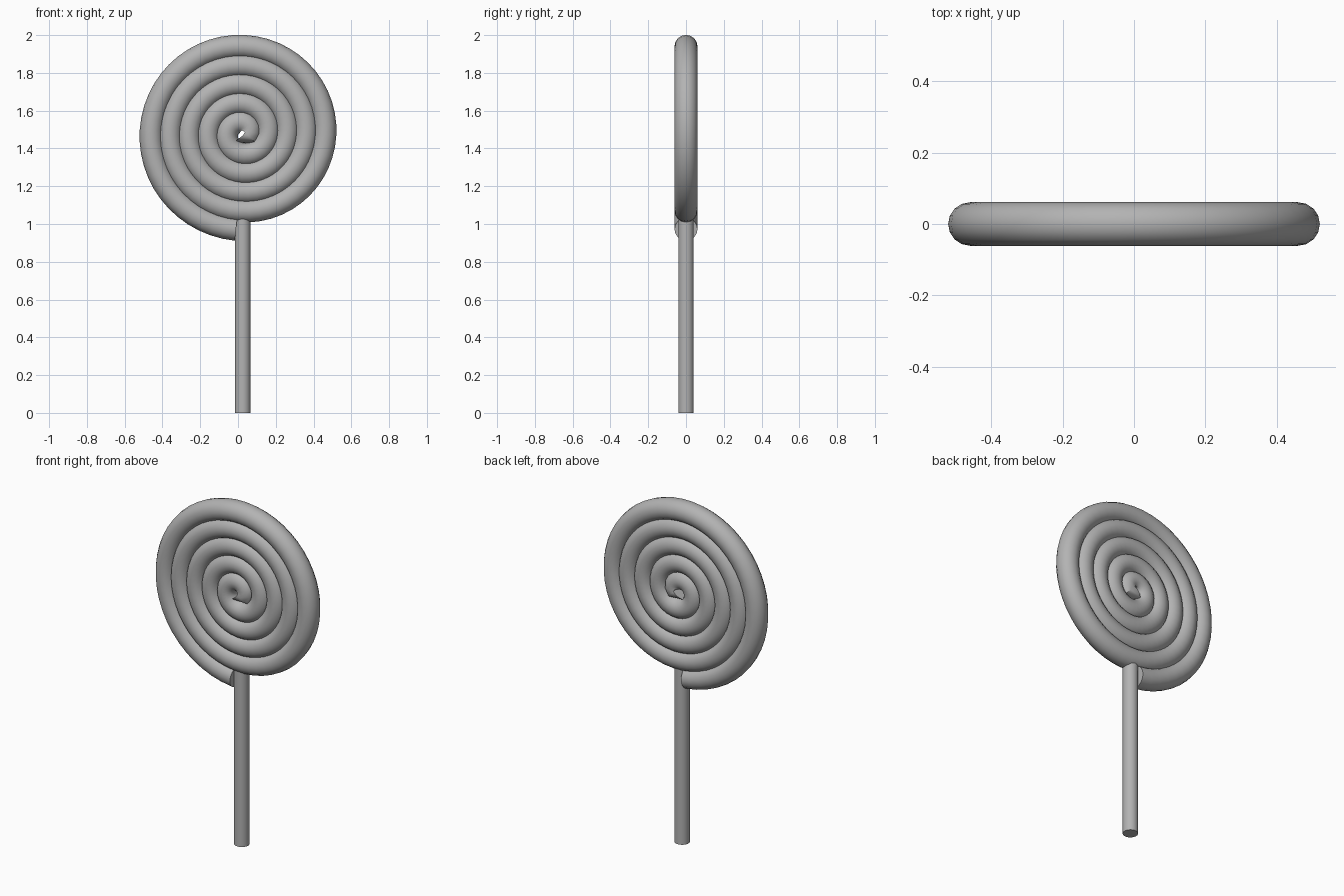
import bpy, bmesh, math
from mathutils import Vector

if "Cube" in bpy.data.objects:
    bpy.data.objects.remove(bpy.data.objects["Cube"])

grey = bpy.data.materials.new("light_grey")
grey.diffuse_color = (0.45, 0.45, 0.45, 1)
grey.use_nodes = True
grey.node_tree.nodes["Principled BSDF"].inputs["Base Color"].default_value = grey.diffuse_color

CX, CZ = 0.025, 1.48      # spiral centre, also the stick axis
TUBE, PITCH = 0.061, 0.1  # tube radius, growth per turn
END_R, TURNS = 0.509, 4.98
SIDES, STEPS = 16, 200


def finish(name, bm):
    bmesh.ops.recalc_face_normals(bm, faces=bm.faces[:])
    me = bpy.data.meshes.new(name)
    bm.to_mesh(me)
    bm.free()
    ob = bpy.data.objects.new(name, me)
    bpy.context.collection.objects.link(ob)
    me.materials.append(grey)
    bpy.context.view_layer.objects.active = ob
    ob.select_set(True)
    bpy.ops.object.shade_smooth_by_angle(angle=math.radians(40))
    ob.select_set(False)
    return ob


# Candy: round tube swept along a flat spiral that ends at the bottom
bm = bmesh.new()
k = PITCH / (2 * math.pi)
a_end = math.radians(270) - 0.07
rings = []
for i in range(STEPS + 1):
    back = TURNS * 2 * math.pi * (1 - math.sqrt(i / STEPS) * 0.5 - i / STEPS * 0.5)
    a, r = a_end - back, END_R - k * back
    radial = Vector((math.cos(a), 0, math.sin(a)))
    across = Vector((-math.sin(a), 0, math.cos(a)))
    tangent = (radial * k + across * r).normalized()
    side = Vector((tangent.z, 0, -tangent.x))
    centre = Vector((CX, 0, CZ)) + radial * r
    rings.append([bm.verts.new(centre + TUBE * (
        side * math.cos(2 * math.pi * j / SIDES)
        + Vector((0, math.sin(2 * math.pi * j / SIDES), 0)))) for j in range(SIDES)])
for p, q in zip(rings, rings[1:]):
    for j in range(SIDES):
        n = (j + 1) % SIDES
        bm.faces.new((p[j], p[n], q[n], q[j]))
bm.faces.new(rings[0])
bm.faces.new(rings[-1])
finish("spiral_candy", bm)

# Stick
bm = bmesh.new()
bmesh.ops.create_cone(bm, cap_ends=True, segments=32, radius1=0.041, radius2=0.041, depth=1.04)
bmesh.ops.translate(bm, verts=bm.verts[:], vec=(CX, 0, 0.52))
finish("stick", bm)
